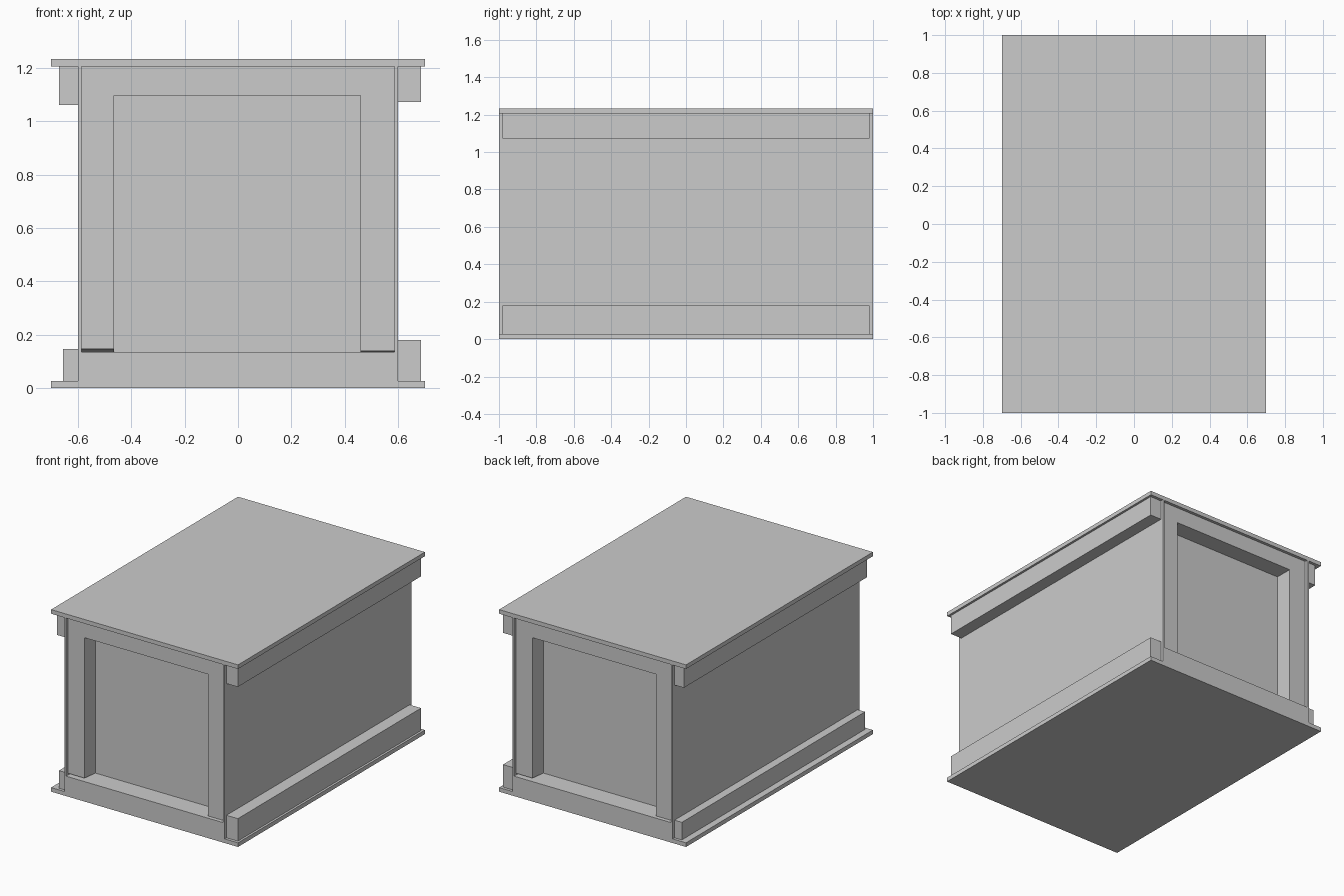
import bpy, bmesh

if "Cube" in bpy.data.objects:
    bpy.data.objects.remove(bpy.data.objects["Cube"])


def box(name, lo, hi, flip=False, bevel_bottom=0.0):
    """Box from two corners; flip turns it half round z to the back end."""
    s = -1 if flip else 1
    bm = bmesh.new()
    bmesh.ops.create_cube(bm, size=1)
    for v in bm.verts:
        front, bottom = v.co.y < 0, v.co.z < 0
        for i in range(3):
            v.co[i] = lo[i] if v.co[i] < 0 else hi[i]
        if front and bottom:
            v.co.z += bevel_bottom
        v.co.x *= s
        v.co.y *= s
    me = bpy.data.meshes.new(name)
    bm.to_mesh(me)
    bm.free()
    ob = bpy.data.objects.new(name, me)
    bpy.context.collection.objects.link(ob)
    return ob


T, H = 0.028, 1.233          # slab thickness, total height
TOP = H - T

# Lid and base slabs
box("base_slab", (-0.7, -1, 0), (0.7, 1, T))
box("lid_slab", (-0.7, -1, TOP), (0.7, 1, H))

# Thin side walls
box("right_wall", (0.587, -1, T), (0.6, 1, TOP))
box("left_wall", (-0.6, -1, T), (-0.587, 1, TOP))

# Side battens, slightly uneven like rough timber
box("right_top_batten", (0.6, -0.98, 1.072), (0.685, 0.98, TOP))
box("right_bottom_batten", (0.6, -0.98, T), (0.685, 0.98, 0.18))
box("left_top_batten", (-0.67, -0.98, 1.062), (-0.6, 0.98, TOP))
box("left_bottom_batten", (-0.655, -0.98, T), (-0.6, 0.98, 0.147))

# Framed ends: recessed panel, two rails, two posts
for end in ("front", "back"):
    f = end == "back"
    box(end + "_panel", (-0.587, -0.86, T), (0.587, -0.845, TOP), f)
    box(end + "_top_rail", (-0.587, -0.98, 1.098), (0.587, -0.86, TOP), f)
    box(end + "_bottom_rail", (-0.587, -1, T), (0.587, -0.86, 0.135), f)
    box(end + "_post_a", (-0.587, -0.98, 0.135), (-0.465, -0.86, 1.098), f, 0.012)
    box(end + "_post_b", (0.46, -0.98, 0.135), (0.587, -0.86, 1.098), f, 0.004)
